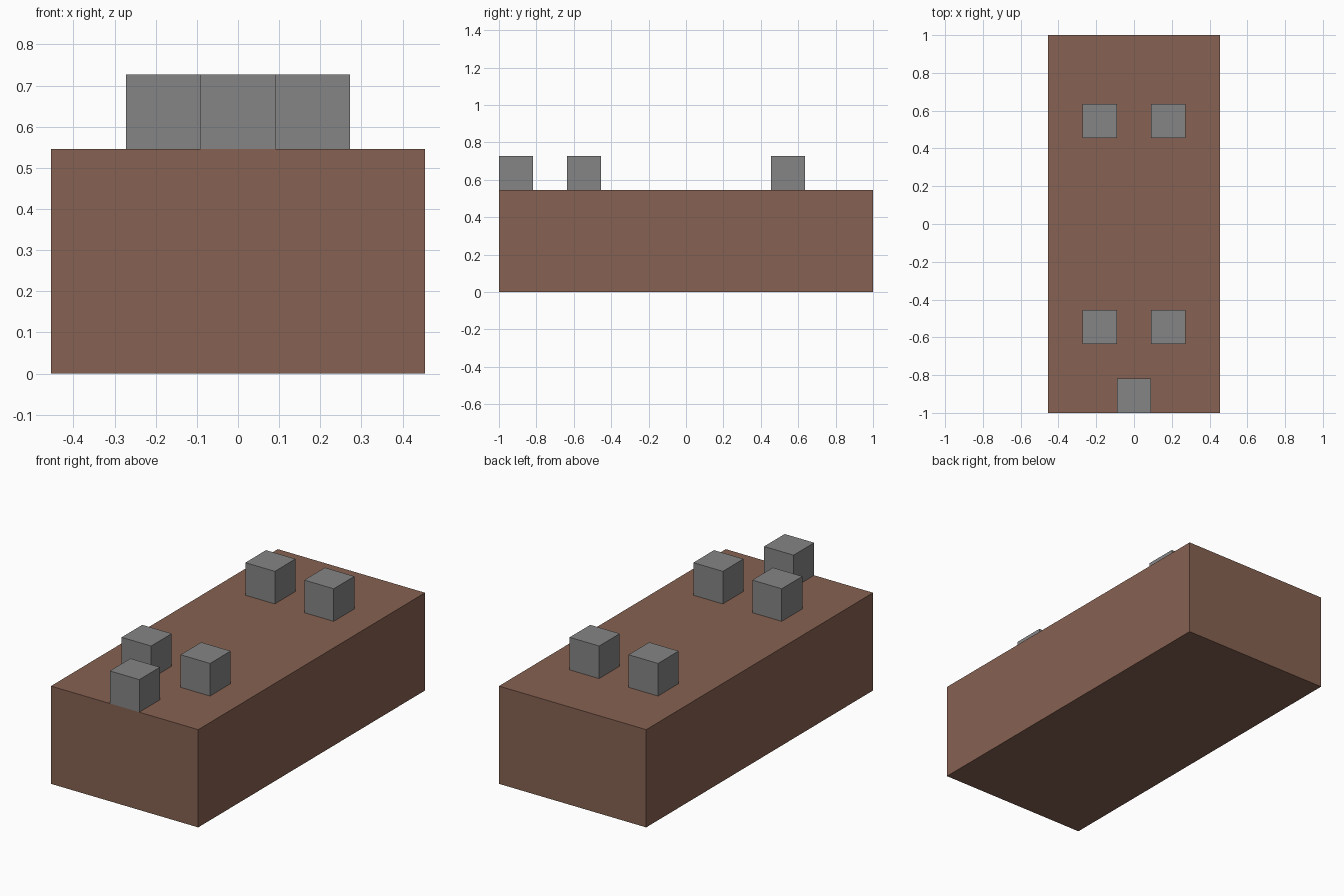
import bpy

cube = bpy.data.objects.get("Cube")
if cube:
    bpy.data.objects.remove(cube, do_unlink=True)

U = 1 / 11  # grid unit: the slab is 22 units long


def material(name, rgb):
    mat = bpy.data.materials.new(name)
    mat.use_nodes = True
    color = (*rgb, 1)
    mat.diffuse_color = color
    mat.node_tree.nodes["Principled BSDF"].inputs["Base Color"].default_value = color
    return mat


def box(name, center, size, mat):
    """Flat-faced box, with center and size given in grid units."""
    bpy.ops.mesh.primitive_cube_add(size=1, location=[c * U for c in center])
    obj = bpy.context.object
    obj.name = name
    obj.scale = [s * U for s in size]
    bpy.ops.object.transform_apply(location=False, rotation=False, scale=True)
    obj.data.materials.append(mat)
    return obj


brown = material("brown", (0.24, 0.122, 0.084))
grey = material("grey", (0.235, 0.235, 0.235))

# Main body
box("body", (0, 0, 3), (10, 22, 6), brown)

# Four blocks in two pairs on the top
for end, y in (("front", -6), ("back", 6)):
    for side, x in (("left", 2), ("right", -2)):
        box(f"{end}_{side}_block", (x, y, 7), (2, 2, 2), grey)

# Single block at the front edge
box("front_edge_block", (0, -10, 7), (2, 2, 2), grey)
